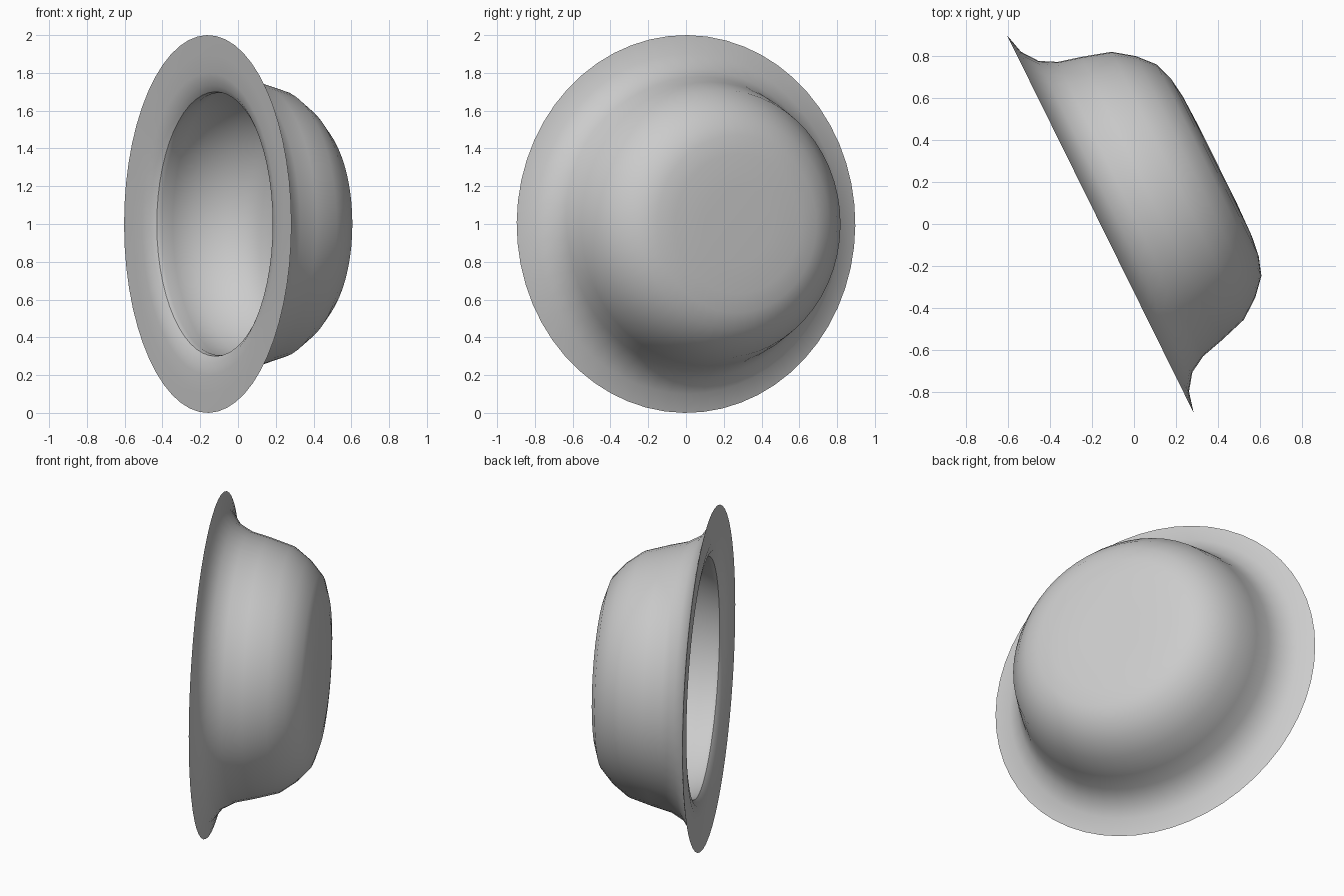
import bpy, bmesh, math
from mathutils import Matrix, Vector

cube = bpy.data.objects.get("Cube")
if cube:
    bpy.data.objects.remove(cube, do_unlink=True)

SEGMENTS = 56

# One plain grey for the whole hat
grey = bpy.data.materials.new("plain_grey")
grey.use_nodes = True
colour = (0.6, 0.6, 0.6, 1)
grey.diffuse_color = colour
grey.node_tree.nodes["Principled BSDF"].inputs["Base Color"].default_value = colour

# Radius and height from the brim plane: outside of crown, then hollow inside
outside = [(0, .625), (.2, .625), (.37, .62), (.47, .607), (.56, .577),
           (.64, .505), (.71, .41), (.752, .27), (.78, .16), (.825, .08),
           (.9, .025), (1, 0)]
inside = [(.9, .003), (.8, .008), (.735, .02), (.7, .045), (.695, .07),
          (.722, .15), (.722, .27), (.69, .4), (.622, .495), (.545, .562),
          (.36, .604), (0, .609)]


def lathe(name, profile, material):
    """Spin a profile about z into a welded, smooth object."""
    bm = bmesh.new()
    verts = [bm.verts.new((r, 0, h)) for r, h in profile]
    edges = [bm.edges.new(pair) for pair in zip(verts, verts[1:])]
    bmesh.ops.spin(bm, geom=verts + edges, cent=(0, 0, 0), axis=(0, 0, 1),
                   angle=math.tau, steps=SEGMENTS, use_duplicate=False)
    bmesh.ops.remove_doubles(bm, verts=bm.verts, dist=0.0005)
    bmesh.ops.recalc_face_normals(bm, faces=bm.faces)
    mesh = bpy.data.meshes.new(name)
    bm.to_mesh(mesh)
    bm.free()
    mesh.materials.append(material)
    obj = bpy.data.objects.new(name, mesh)
    bpy.context.collection.objects.link(obj)
    return obj


hat = lathe("brimmed_hat", outside + inside, grey)

# Tip the hat on its side, crown pointing back and to the left
axis = Vector((.896, .443, 0))
tilt = Vector((0, 0, 1)).rotation_difference(axis).to_matrix().to_4x4()
hat.data.transform(Matrix.Translation((-.16, 0, 1)) @ tilt)

bpy.ops.object.select_all(action='DESELECT')
hat.select_set(True)
bpy.context.view_layer.objects.active = hat
bpy.ops.object.shade_smooth_by_angle(angle=math.radians(40))
